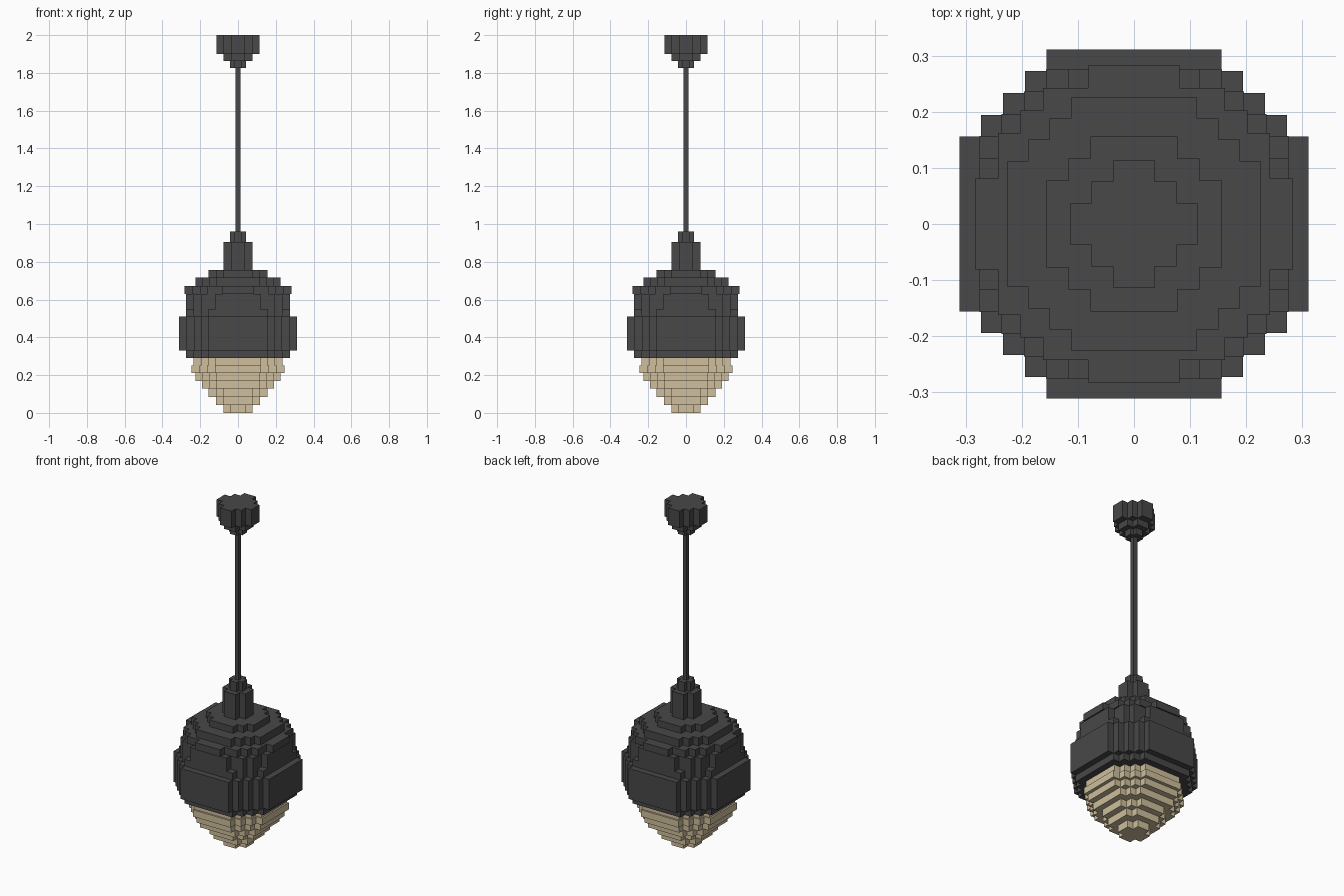
import bpy, bmesh

if "Cube" in bpy.data.objects:
    bpy.data.objects.remove(bpy.data.objects["Cube"])

CELL = 0.0389  # size of one block


def material(name, rgb):
    m = bpy.data.materials.new(name)
    m.diffuse_color = (*rgb, 1.0)
    m.use_nodes = True
    m.node_tree.nodes["Principled BSDF"].inputs["Base Color"].default_value = m.diffuse_color
    return m


def stepped_circle(radius, scale):
    """Outline of the grid cells whose centres lie inside a circle."""
    widths, j = [], 0
    while True:
        n = 0
        while (n + 0.5) ** 2 + (j + 0.5) ** 2 <= radius ** 2:
            n += 1
        if n == 0:
            break
        widths.append(n)
        j += 1
    quad = []
    for j, w in enumerate(widths):
        if j > 0 and w != widths[j - 1]:
            quad.append((w, j))
        if j == len(widths) - 1 or w != widths[j + 1]:
            quad.append((w, j + 1))
    outline = []
    for _ in range(4):
        outline += quad
        quad = [(-y, x) for x, y in quad]
    s = CELL * scale
    return [(x * s, y * s) for x, y in outline]


def stack(name, mat, layers):
    """Stack of stepped discs: (z bottom, z top, radius in cells, scale)."""
    bm = bmesh.new()
    for z0, z1, radius, scale in layers:
        pts = stepped_circle(radius, scale)
        low = [bm.verts.new((x, y, z0)) for x, y in pts]
        high = [bm.verts.new((x, y, z1)) for x, y in pts]
        bm.faces.new(low[::-1])
        bm.faces.new(high)
        for i in range(len(pts)):
            k = (i + 1) % len(pts)
            bm.faces.new((low[i], low[k], high[k], high[i]))
    me = bpy.data.meshes.new(name)
    bm.to_mesh(me)
    bm.free()
    me.materials.append(mat)
    ob = bpy.data.objects.new(name, me)
    bpy.context.collection.objects.link(ob)
    return ob


dark = material("charcoal", (0.065, 0.065, 0.065))
cream = material("warm cream", (0.62, 0.52, 0.335))

# Glowing bulb, tapering to the bottom
stack("bulb", cream, [
    (0.00, 0.043, 2.0, 1.0),
    (0.043, 0.085, 2.95, 1.0),
    (0.085, 0.128, 3.9, 1.0),
    (0.128, 0.17, 5.2, 0.98),
    (0.17, 0.21, 6.1, 0.965),
    (0.21, 0.25, 6.2, 1.05),
    (0.25, 0.30, 6.2, 1.01),
])

# Rounded shade
stack("shade", dark, [
    (0.29, 0.33, 7.45, 1.01),
    (0.33, 0.51, 8.3, 1.0),
    (0.51, 0.55, 7.45, 1.01),
    (0.55, 0.63, 7.15, 1.01),
    (0.63, 0.672, 6.8, 1.04),
    (0.672, 0.718, 6.2, 0.965),
    (0.718, 0.757, 3.9, 1.0),
])

# Socket neck above the shade
stack("neck", dark, [(0.757, 0.905, 2.0, 0.97), (0.905, 0.96, 2.0, 0.56)])

# Hanging rod
stack("rod", dark, [(0.96, 1.83, 0.8, 0.32)])

# Ceiling mount
stack("ceiling_mount", dark, [
    (1.825, 1.862, 2.0, 0.56),
    (1.862, 1.90, 2.0, 0.97),
    (1.90, 2.00, 2.7, 0.97),
])
